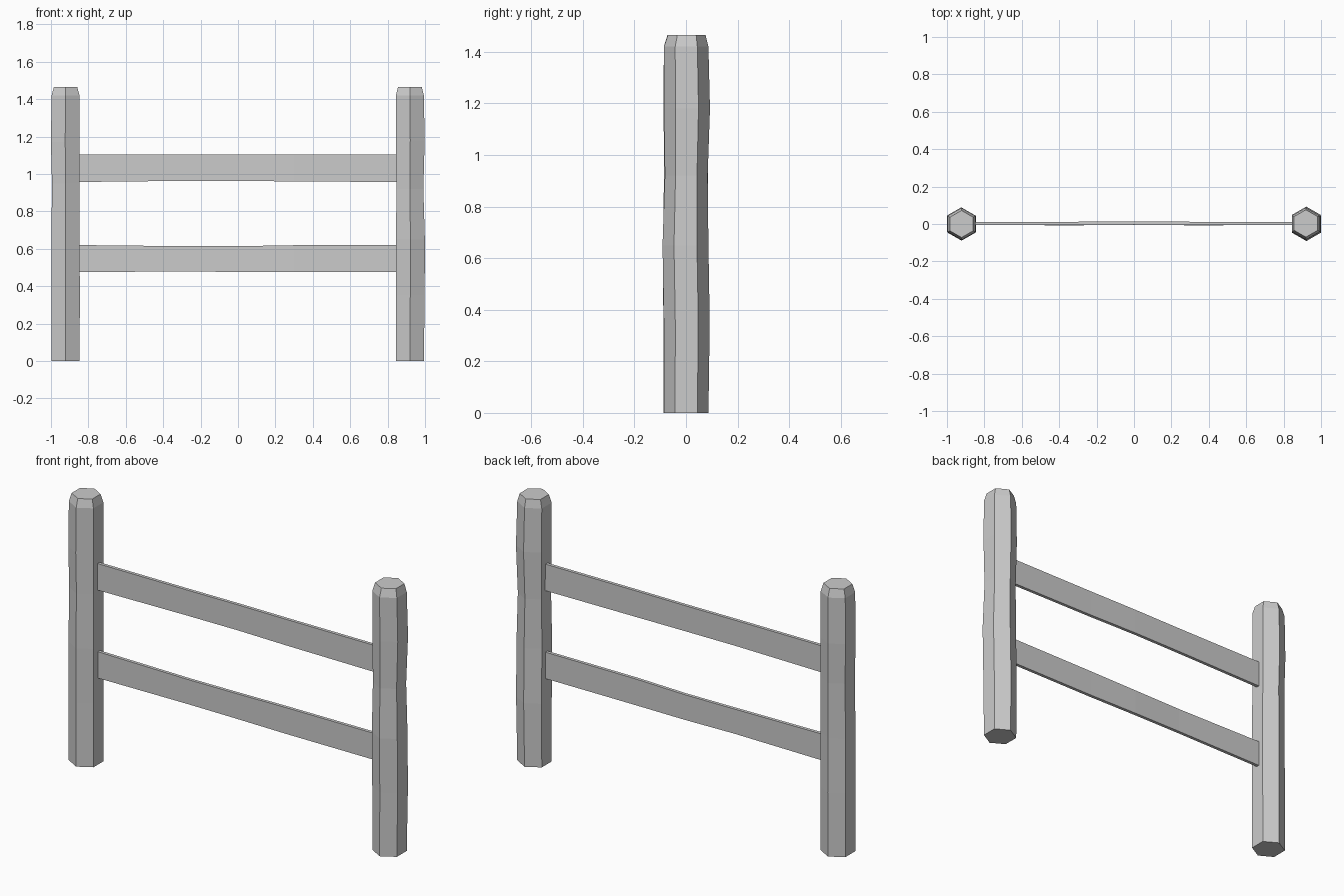
import bpy, bmesh, math

if "Cube" in bpy.data.objects:
    bpy.data.objects.remove(bpy.data.objects["Cube"])


def finish(name, bm):
    bmesh.ops.recalc_face_normals(bm, faces=bm.faces)
    mesh = bpy.data.meshes.new(name)
    bm.to_mesh(mesh)
    bm.free()
    obj = bpy.data.objects.new(name, mesh)
    bpy.context.collection.objects.link(obj)
    return obj


def loft(name, rings):
    """Skin a closed solid through rings of equal point count."""
    bm = bmesh.new()
    loops = [[bm.verts.new(p) for p in ring] for ring in rings]
    n = len(loops[0])
    for a, b in zip(loops, loops[1:]):
        for i in range(n):
            j = (i + 1) % n
            bm.faces.new((a[i], a[j], b[j], b[i]))
    bm.faces.new(loops[0][::-1])
    bm.faces.new(loops[-1])
    return finish(name, bm)


def hexagon(cx, cy, z, r):
    # corners point along y, flats face the rails
    return [(cx + r * math.sin(k * math.pi / 3), cy + r * math.cos(k * math.pi / 3), z)
            for k in range(6)]


def post(name, x, levels):
    loft(name, [hexagon(x + dx, dy, z, r) for z, r, dx, dy in levels])


def rail(name, stations):
    # slim plank, section given by bottom, top and y offset
    t = 0.009
    loft(name, [[(x, y - t, lo), (x, y + t, lo), (x, y + t, hi), (x, y - t, hi)]
                for x, lo, hi, y in stations])


# Roughly hewn posts: z, radius, x shift, y shift
post("left_post", -0.922, [
    (0.0, 0.087, 0, 0), (0.35, 0.088, 0, 0), (0.65, 0.087, 0, -0.002),
    (0.95, 0.085, 0.001, 0), (1.17, 0.088, -0.002, 0.001),
    (1.42, 0.086, 0, 0), (1.465, 0.072, 0, 0)])
post("right_post", 0.919, [
    (0.0, 0.086, 0, 0.001), (0.35, 0.089, 0.002, 0.003), (0.65, 0.089, 0.003, -0.002),
    (0.92, 0.083, 0, 0.001), (1.18, 0.089, 0.002, 0.004),
    (1.42, 0.086, 0, 0.001), (1.465, 0.073, 0, 0.003)])

# Slightly uneven planks between the posts: x, bottom, top, y
rail("upper_rail", [(-0.86, 0.957, 1.103, 0.003), (-0.3, 0.963, 1.103, 0.003),
                    (0.0, 0.963, 1.103, 0.005), (0.3, 0.960, 1.103, 0.003),
                    (0.86, 0.957, 1.103, 0.003)])
rail("lower_rail", [(-0.86, 0.475, 0.620, 0.003), (-0.3, 0.479, 0.614, 0.002),
                    (0.0, 0.476, 0.614, 0.005), (0.3, 0.475, 0.619, 0.002),
                    (0.86, 0.475, 0.620, 0.003)])
